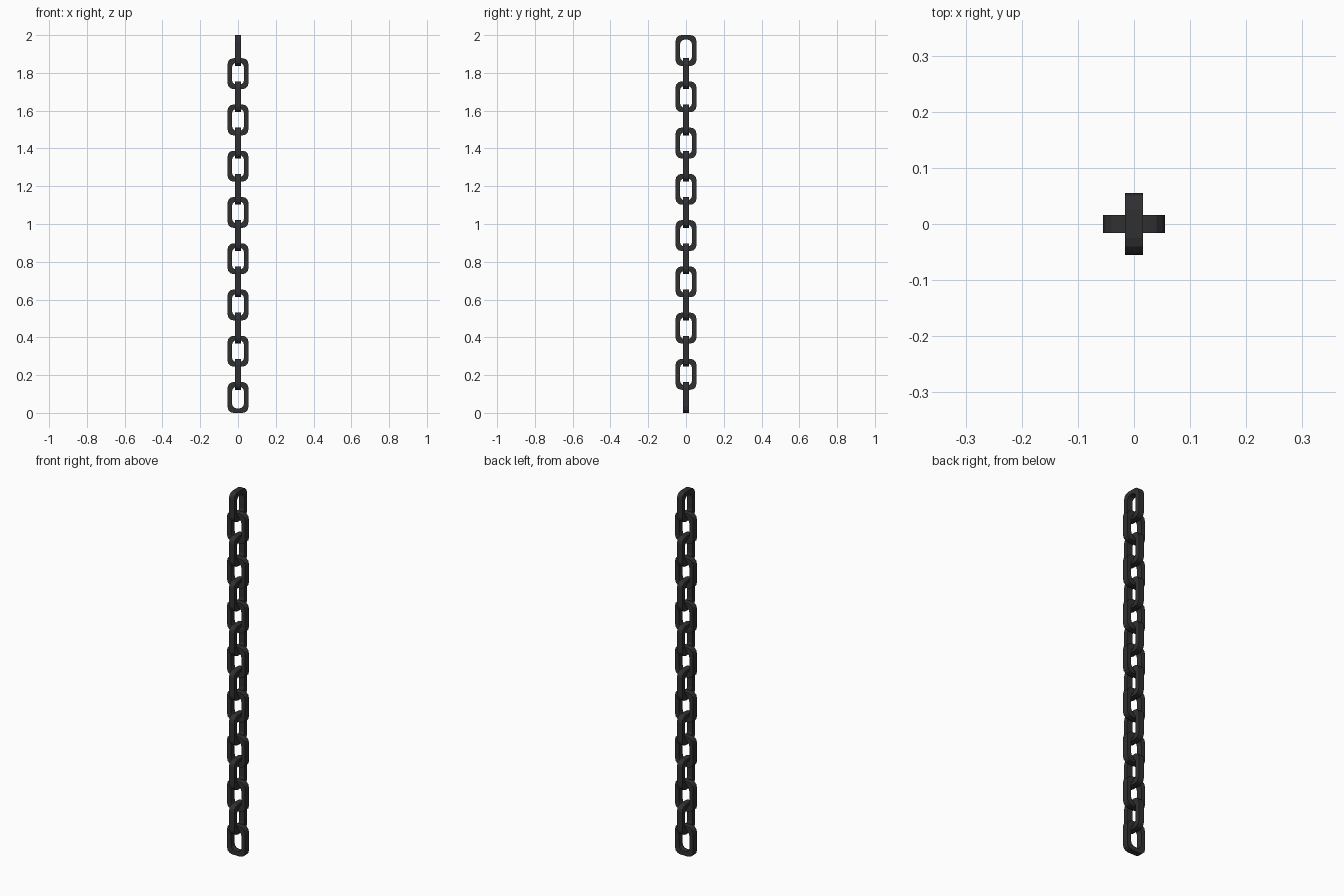
import bpy, bmesh, math

if "Cube" in bpy.data.objects:
    bpy.data.objects.remove(bpy.data.objects["Cube"])

COUNT = 16
WIDTH, HEIGHT, DEPTH, BAR = 0.11, 0.163, 0.032, 0.023
PITCH = (2.0 - HEIGHT) / (COUNT - 1)

iron = bpy.data.materials.new("dark_iron")
iron.diffuse_color = (0.03, 0.03, 0.03, 1)
iron.use_nodes = True
iron.node_tree.nodes["Principled BSDF"].inputs["Base Color"].default_value = iron.diffuse_color


def rounded_loop(hw, hh, r, seg=3):
    """Rounded rectangle outline in the xz plane."""
    pts = []
    for q, (sx, sz) in enumerate([(1, 1), (-1, 1), (-1, -1), (1, -1)]):
        for i in range(seg + 1):
            a = math.pi / 2 * (q + i / seg)
            pts.append((sx * (hw - r) + r * math.cos(a),
                        sz * (hh - r) + r * math.sin(a)))
    return pts


# One link: a flat rectangular bar swept round a rounded rectangle
outer = rounded_loop(WIDTH / 2, HEIGHT / 2, 0.03)
inner = rounded_loop(WIDTH / 2 - BAR, HEIGHT / 2 - BAR, 0.026)
d = DEPTH / 2
bm = bmesh.new()
rings = [[bm.verts.new((x, y, z)) for x, z in loop]
         for loop, y in [(outer, -d), (outer, d), (inner, d), (inner, -d)]]
n = len(outer)
for k in range(4):
    a, b = rings[k], rings[(k + 1) % 4]
    for i in range(n):
        j = (i + 1) % n
        bm.faces.new((a[i], a[j], b[j], b[i]))
bmesh.ops.recalc_face_normals(bm, faces=bm.faces)
mesh = bpy.data.meshes.new("chain_link")
bm.to_mesh(mesh)
bm.free()
mesh.materials.append(iron)

# Stack the links, every second one turned a quarter turn
for i in range(COUNT):
    link = bpy.data.objects.new(f"chain_link_{i + 1}", mesh)
    link.location.z = HEIGHT / 2 + i * PITCH
    link.rotation_euler.z = math.pi / 2 * (i % 2)
    bpy.context.collection.objects.link(link)
